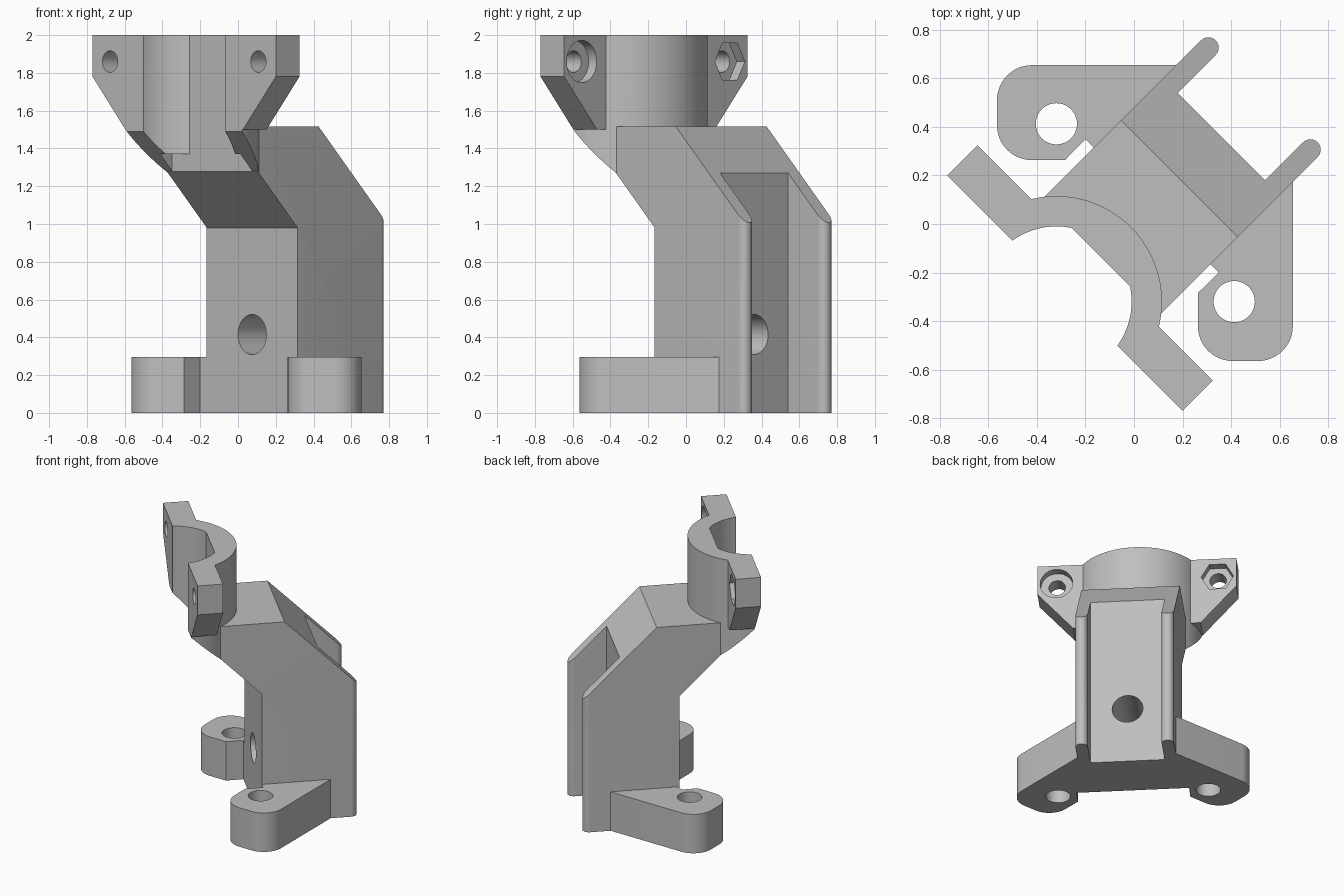
import bpy, bmesh, math
from mathutils import Matrix, Vector

if "Cube" in bpy.data.objects:
    bpy.data.objects.remove(bpy.data.objects["Cube"], do_unlink=True)

grey = bpy.data.materials.new("plain grey")
grey.use_nodes = True
GREY = (0.52, 0.52, 0.52, 1)
grey.diffuse_color = GREY
grey.node_tree.nodes["Principled BSDF"].inputs["Base Color"].default_value = GREY

# Parts are built along u (depth), v (side), z (up), then turned 45 degrees.
TURN = Matrix.Rotation(math.radians(45), 4, 'Z')
AXES = {
    'z': lambda a, b, t: (a, b, t),   # plan outline
    'v': lambda a, b, t: (a, t, b),   # side profile
    'u': lambda a, b, t: (t, a, b),   # front profile
}


def prism(name, pts, axis, lo, hi):
    bm = bmesh.new()
    place = AXES[axis]
    ends = [[bm.verts.new(place(a, b, t)) for a, b in pts] for t in (lo, hi)]
    for ring in ends:
        bm.faces.new(ring)
    n = len(pts)
    for i in range(n):
        j = (i + 1) % n
        bm.faces.new((ends[0][i], ends[0][j], ends[1][j], ends[1][i]))
    bmesh.ops.recalc_face_normals(bm, faces=bm.faces)
    me = bpy.data.meshes.new(name)
    bm.to_mesh(me)
    bm.free()
    me.materials.append(grey)
    ob = bpy.data.objects.new(name, me)
    bpy.context.collection.objects.link(ob)
    return ob


def arc(ca, cb, r, start, end, n):
    angles = [math.radians(start + (end - start) * i / n) for i in range(n + 1)]
    return [(ca + r * math.cos(t), cb + r * math.sin(t)) for t in angles]


def circle(ca, cb, r, n=40):
    return arc(ca, cb, r, 0, 360, n)[:-1]


def combine(ob, other, operation='DIFFERENCE'):
    mod = ob.modifiers.new("combine", 'BOOLEAN')
    mod.operation, mod.solver, mod.object = operation, 'EXACT', other
    bpy.context.view_layer.objects.active = ob
    bpy.ops.object.modifier_apply(modifier=mod.name)
    bpy.data.objects.remove(other, do_unlink=True)


def finish(ob):
    ob.data.transform(TURN)
    bpy.ops.object.select_all(action='DESELECT')
    ob.select_set(True)
    bpy.context.view_layer.objects.active = ob
    bpy.ops.object.shade_smooth_by_angle(angle=math.radians(25))


HALF, FIN, FRONT, FLAT = 0.34, 0.255, 0.106, -0.193
CHANNEL, BEND = 0.509, 0.98

# Bent column with a rear channel between two round-edged fins
profile = [(FRONT, 0), (FRONT, BEND), (FLAT + 0.001, BEND + FRONT - FLAT - 0.001),
           (FLAT + 0.001, 1.515), (0.265, 1.515), (0.78, 1.0), (0.78, 0)]
column = prism("column", profile, 'v', -0.5, 0.5)
mid, rad = (HALF + FIN) / 2, (HALF - FIN) / 2
plan = ([(-0.4, -HALF)] + arc(0.731, -mid, rad, -90, 90, 12)
        + [(CHANNEL, -FIN), (CHANNEL, FIN)]
        + arc(0.731, mid, rad, -90, 90, 12) + [(-0.4, HALF)])
combine(column, prism("plan", plan, 'z', -0.1, 1.8), 'INTERSECT')
combine(column, prism("bolt_hole", circle(0, 0.415, 0.106), 'u', -0.1, 0.9))
finish(column)

# Half-ring clamp with a flat at the back of its bore
CU, OUTER, INNER, FACE = -0.4525, 0.435, 0.31, -0.403
out_a = math.degrees(math.acos((FACE - CU) / OUTER))
in_a = math.degrees(math.acos((FACE - CU) / INNER))
flat_a = math.degrees(math.acos((FLAT - CU) / INNER))
outline = (arc(CU, 0, OUTER, -out_a, out_a, 48)
           + arc(CU, 0, INNER, in_a, flat_a, 14)
           + arc(CU, 0, INNER, -flat_a, -in_a, 14))
clamp = prism("clamp", outline, 'z', 1.0, 2.0)
top = BEND + FRONT + 0.002
combine(clamp, prism("slope", [(-1, top + 1), (0.5, top - 0.5), (-1, top - 0.5)],
                     'v', -1, 1))
combine(clamp, prism("step", [(-1, 1), (FLAT, 1), (FLAT, 1.37), (-1, 1.37)],
                     'v', -0.3, 0.3))

# Bolt arms with a round recess on one side and a hexagonal one on the other
BACK, HOLE_V, HOLE_Z = -0.226, 0.555, 1.86
for s, sides in ((-1, 40), (1, 6)):
    shape = [(0.36, 1.5), (0.44, 1.5), (0.686, 1.78), (0.686, 2.0), (0.36, 2.0)]
    arm = prism("arm", [(s * v, z) for v, z in shape], 'u', FACE, BACK)
    combine(arm, prism("hole", circle(s * HOLE_V, HOLE_Z, 0.057), 'u', -0.6, 0))
    combine(arm, prism("recess", circle(s * HOLE_V, HOLE_Z, 0.112, sides),
                       'u', BACK - 0.06, 0))
    combine(clamp, arm, 'UNION')
finish(clamp)

# Mounting feet, mirrored across the column
corner = 0.145
square = (arc(-0.565 + corner, 0.655 - corner, corner, 90, 180, 12)
          + arc(-0.565 + corner, 0.263 + corner, corner, 180, 270, 12)
          + [(-0.285, 0.263)])
local = [TURN.inverted() @ Vector((x, y, 0)) for x, y in square]
foot_plan = [(p.x, p.y) for p in local] + [(FRONT, 0.389), (FRONT, 0.3), (0.626, 0.3)]
hole = TURN.inverted() @ Vector((-0.32, 0.413, 0))
for s, name in ((1, "right_foot"), (-1, "left_foot")):
    foot = prism(name, [(u, s * v) for u, v in foot_plan], 'z', 0, 0.295)
    combine(foot, prism("hole", circle(hole.x, s * hole.y, 0.085), 'z', -0.1, 0.4))
    finish(foot)
